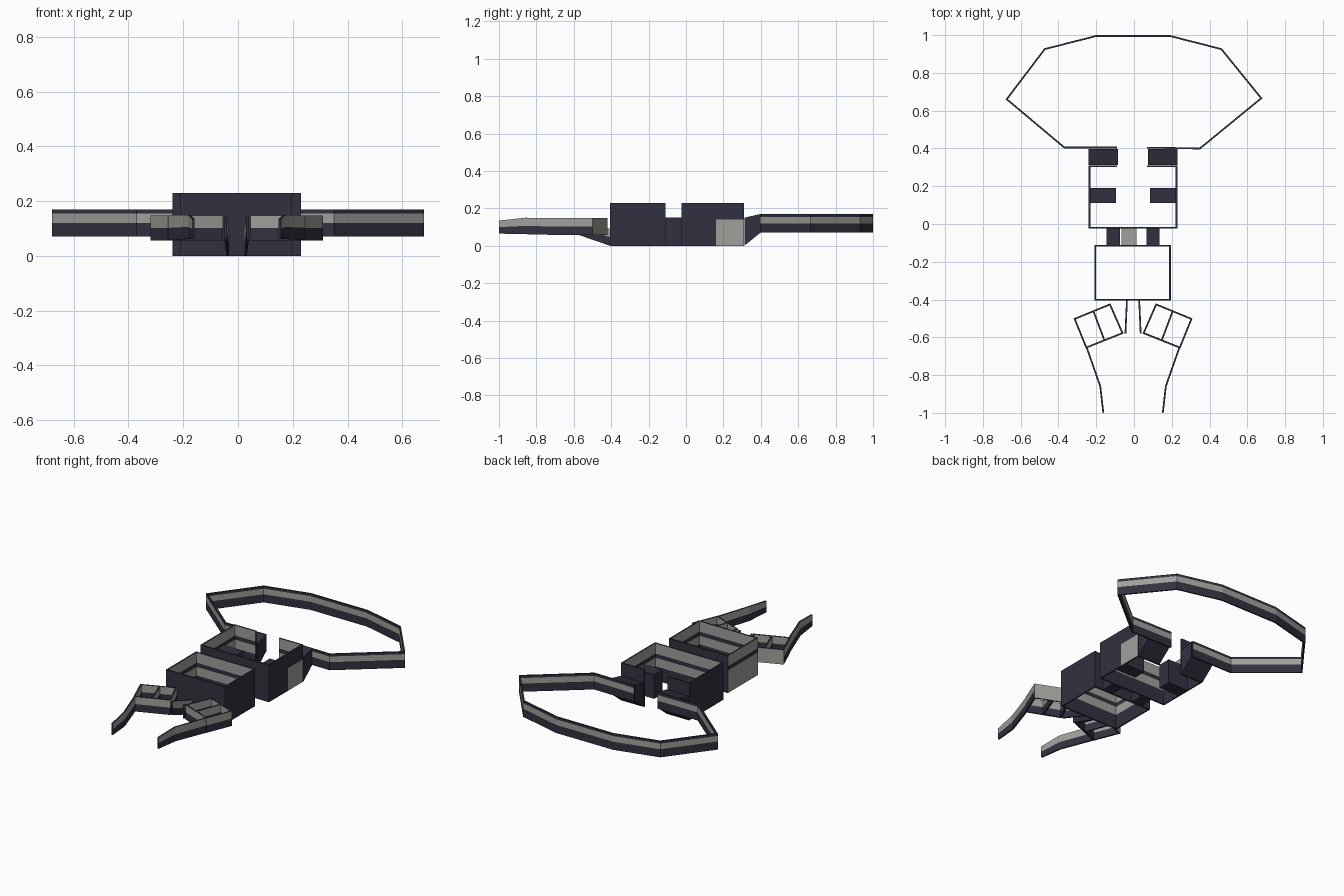
import bpy, bmesh
from mathutils import Vector

if "Cube" in bpy.data.objects:
    bpy.data.objects.remove(bpy.data.objects["Cube"])


def material(name, rgb):
    m = bpy.data.materials.new(name)
    m.diffuse_color = (*rgb, 1)
    m.use_nodes = True
    m.node_tree.nodes["Principled BSDF"].inputs["Base Color"].default_value = m.diffuse_color
    return m


MATS = [material("dark navy", (0.033, 0.030, 0.050)), material("warm grey", (0.35, 0.35, 0.33))]
D, G = 0, 1
CX = -0.005  # mirror plane of the left and right halves


def finish(name, bm):
    bmesh.ops.recalc_face_normals(bm, faces=bm.faces)
    me = bpy.data.meshes.new(name)
    bm.to_mesh(me)
    bm.free()
    for m in MATS:
        me.materials.append(m)
    ob = bpy.data.objects.new(name, me)
    bpy.context.collection.objects.link(ob)
    return ob


def ribbon(name, pts, cuts, outer, inner, closed=False, special=None, flip=1, t=0.009):
    """Thin upright wall along (x, y, z0, z1) points; cuts are height fractions,
    outer/inner list a colour per band, special overrides outer colours per segment."""
    special = special or {}
    n = len(pts)
    P = [Vector(p[:2]) for p in pts]
    segs = n if closed else n - 1
    dirs = [(P[(i + 1) % n] - P[i]).normalized() for i in range(segs)]
    norms = [Vector((-d.y, d.x)) * flip for d in dirs]
    bm = bmesh.new()
    cols = []
    for i in range(n):
        a = norms[i - 1] if (i > 0 or closed) else norms[0]
        b = norms[i] if i < segs else norms[-1]
        m = (a + b) / (1 + a.dot(b))
        z0, z1 = pts[i][2:]
        cols.append([[bm.verts.new((*(P[i] + m * o), z0 + (z1 - z0) * c)) for c in cuts]
                     for o in (0, t)])

    def face(vs, mat):
        bm.faces.new(vs).material_index = mat

    for s in range(segs):
        A, B = cols[s], cols[(s + 1) % n]
        for side, base in ((0, special.get(s, outer)), (1, inner)):
            for k in range(len(cuts) - 1):
                face((A[side][k], B[side][k], B[side][k + 1], A[side][k + 1]), base[k])
        for k in (0, -1):
            face((A[0][k], B[0][k], B[1][k], A[1][k]), D)
    if not closed:
        for c in (cols[0], cols[-1]):
            for k in range(len(cuts) - 1):
                face((c[0][k], c[0][k + 1], c[1][k + 1], c[1][k]), D)
    return finish(name, bm)


def wedge(name, x0, x1, y0, y1, za, zb, mat=D):
    """Block whose height range runs from za at y0 to zb at y1."""
    bm = bmesh.new()
    v = [bm.verts.new((x, y, z)) for x in (x0, x1)
         for y, z in ((y0, za[0]), (y0, za[1]), (y1, zb[1]), (y1, zb[0]))]
    bm.faces.new(v[:4])
    bm.faces.new(v[4:])
    for i in range(4):
        j = (i + 1) % 4
        bm.faces.new((v[i], v[j], v[j + 4], v[i + 4]))
    for f in bm.faces:
        f.material_index = mat
    return finish(name, bm)


def mx(x, s):
    return CX + s * x


# large rear loop with a grey middle stripe
loop = [(0.07, 0.40), (0.35, 0.395), (0.68, 0.665), (0.465, 0.93), (0.19, 1.0),
        (-0.20, 1.0), (-0.475, 0.93), (-0.68, 0.66), (-0.37, 0.40), (-0.09, 0.40)]
STRIPE = [D, G, D]
ribbon("rear_loop", [(x, y, 0.07, 0.17) for x, y in loop], [0, 0.5, 0.85, 1], STRIPE, STRIPE)

# body frames: dark outside, striped inside
CUTS = [0, 0.38, 0.61, 0.72, 1]
DARK, INSIDE = [D] * 4, [D, G, D, G]
hips = [(-0.09, 0.31), (-0.24, 0.31), (-0.24, -0.025), (0.23, -0.025),
        (0.23, 0.16), (0.23, 0.31), (0.07, 0.31)]
ribbon("rear_frame", [(x, y, 0, 0.23) for x, y in hips], CUTS, DARK, INSIDE,
       special={4: [G, G, D, D]})
box = [(-0.21, -0.11), (-0.21, -0.405), (0.195, -0.405), (0.195, -0.11)]
ribbon("front_frame", [(x, y, 0, 0.23) for x, y in box], CUTS, DARK, INSIDE,
       closed=True, special={0: [G, G, D, G]})

# short bridge between the two frames
wedge("bridge_centre", -0.065, 0.012, -0.11, -0.025, (0.06, 0.15), (0.06, 0.15), G)

CLAW = [0, 0.5, 1]
for s, side in ((-1, "left"), (1, "right")):
    # bridge sides, inner ledges and sloped links to the loop
    wedge(side + "_bridge", mx(0.07, s), mx(0.14, s), -0.11, -0.025, (0.0, 0.15), (0.0, 0.15))
    wedge(side + "_ledge", mx(0.09, s), mx(0.23, s), 0.11, 0.19, (0.0, 0.15), (0.0, 0.15))
    wedge(side + "_loop_link", mx(0.08, s), mx(0.235, s), 0.312, 0.398, (0, 0.15), (0.07, 0.17))

    # claw: sloping arm, tilted square palm with a divider, bent finger
    def claw(part, pts, outer, inner, closed=False, special=None):
        ribbon(side + part, [(mx(p[0], s), *p[1:]) for p in pts], CLAW, outer, inner,
               closed, special, flip=s)

    claw("_arm", [(0.045, -0.58, 0.06, 0.145), (0.037, -0.405, 0.0, 0.09)], [D, G], [D, G])
    palm = [(0.05, -0.58), (0.25, -0.66), (0.315, -0.50), (0.12, -0.42)]
    claw("_palm", [(x, y, 0.057, 0.148) for x, y in palm], [D, G], [D, G], True, {2: [G, G]})
    claw("_divider", [(0.155, -0.62, 0.057, 0.148), (0.215, -0.46, 0.057, 0.148)], [D, G], [D, G])
    claw("_finger", [(0.162, -1.0, 0.065, 0.135), (0.178, -0.86, 0.062, 0.15),
                     (0.248, -0.66, 0.057, 0.148)], [D, G], [D, G])
